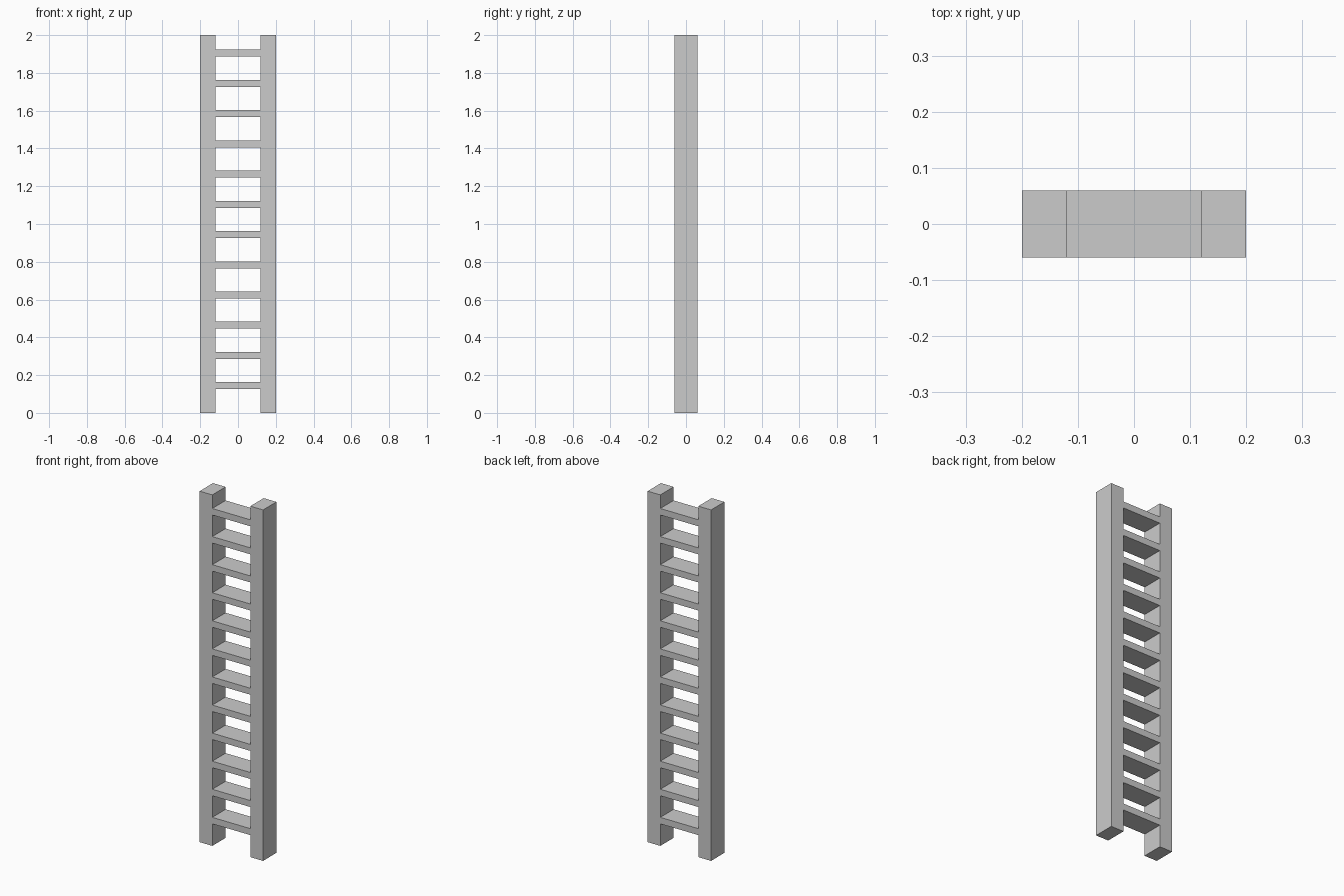
import bpy

if "Cube" in bpy.data.objects:
    bpy.data.objects.remove(bpy.data.objects["Cube"])

HEIGHT, DEPTH = 2.0, 0.12
RAIL_IN, RAIL_OUT = 0.12, 0.20
RUNGS, FIRST, STEP, THICK = 12, 0.144, 0.16, 0.037


def box(name, size, centre):
    bpy.ops.mesh.primitive_cube_add(size=1, location=centre)
    ob = bpy.context.object
    ob.name = name
    ob.scale = size
    bpy.ops.object.transform_apply(location=False, rotation=False, scale=True)
    return ob


# Side rails
for name, side in (("left_rail", -1), ("right_rail", 1)):
    box(name, (RAIL_OUT - RAIL_IN, DEPTH, HEIGHT),
        (side * (RAIL_IN + RAIL_OUT) / 2, 0, HEIGHT / 2))

# Flat rungs, flush with the rails front and back
for i in range(RUNGS):
    box(f"rung_{i + 1}", (2 * RAIL_IN, DEPTH, THICK), (0, 0, FIRST + i * STEP))
